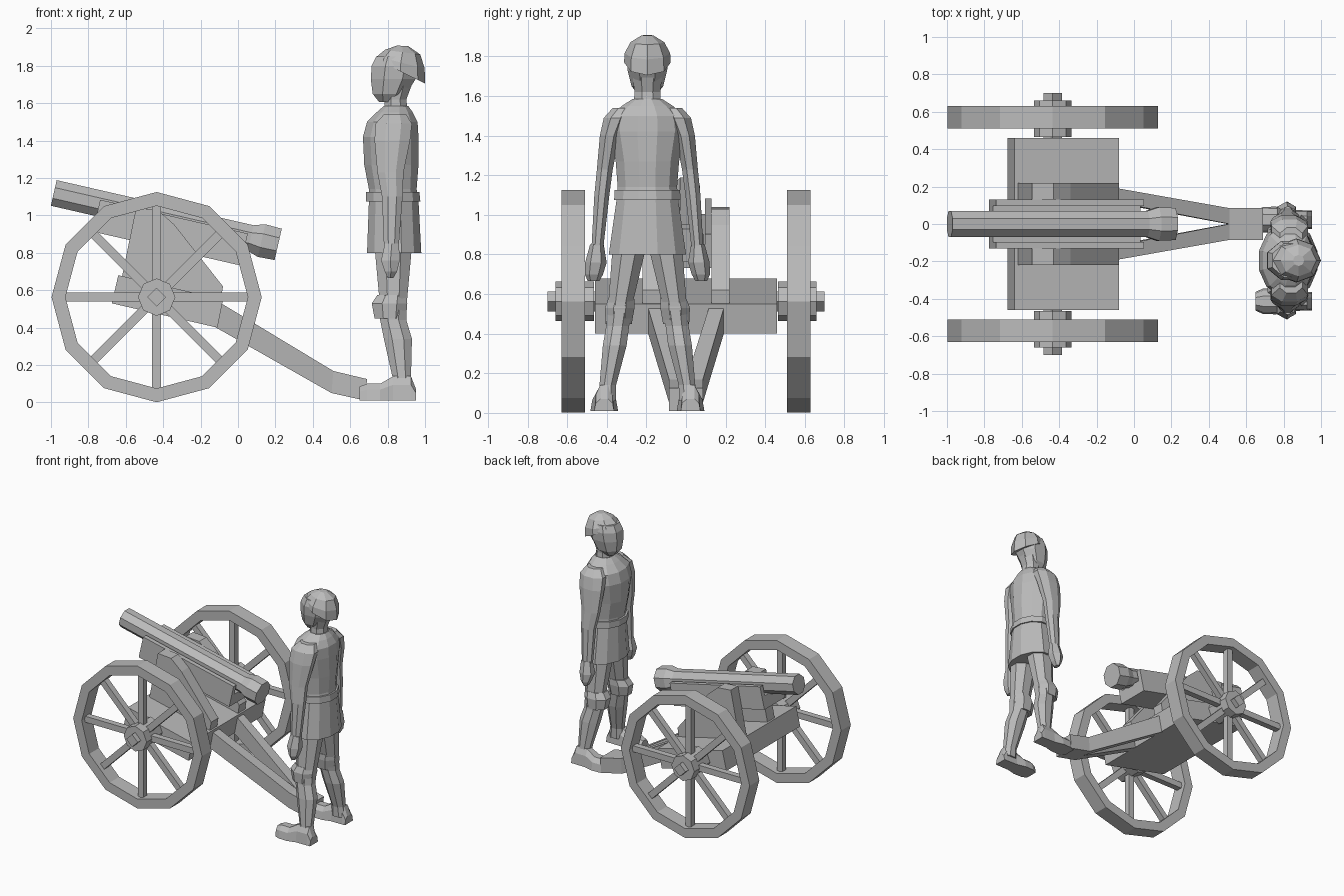
import bpy, bmesh, math
from mathutils import Vector

grey = bpy.data.materials.new("plain_grey")
grey.diffuse_color = (0.5, 0.5, 0.5, 1)


def finish(name, bm):
    bmesh.ops.recalc_face_normals(bm, faces=bm.faces)
    me = bpy.data.meshes.new(name)
    bm.to_mesh(me)
    bm.free()
    me.materials.append(grey)
    ob = bpy.data.objects.new(name, me)
    bpy.context.collection.objects.link(ob)
    return ob


def skin(name, rings, closed=False):
    """Bridge equal-length rings of points; cap the ends unless closed."""
    bm = bmesh.new()
    vs = [[bm.verts.new(p) for p in r] for r in rings]
    n, m = len(rings[0]), len(rings)
    for i in range(m if closed else m - 1):
        a, b = vs[i], vs[(i + 1) % m]
        for j in range(n):
            k = (j + 1) % n
            bm.faces.new((a[j], a[k], b[k], b[j]))
    if not closed:
        bm.faces.new(vs[0])
        bm.faces.new(vs[-1])
    return finish(name, bm)


def slab(name, profile, y0, y1):
    """Extrude an x-z profile along y."""
    return skin(name, [[(x, y, z) for x, z in profile] for y in (y0, y1)])


def loft(name, rows, n=8, turn=0.5):
    """Rows of (z, x0, x1, y centre, y half-width) make a body of stacked rings."""
    rings = []
    for z, x0, x1, yc, ry in rows:
        ring = []
        for i in range(n):
            a = 2 * math.pi * (i + turn) / n
            k = 1 / math.cos(math.pi / n) if turn else 1
            ring.append(((x0 + x1) / 2 + (x1 - x0) / 2 * k * math.cos(a), yc + ry * k * math.sin(a), z))
        rings.append(ring)
    return skin(name, rings)


def ngon(r, y, n, turn=0):
    return [(WX + r * math.cos(2 * math.pi * (i + turn) / n), y,
             WZ + r * math.sin(2 * math.pi * (i + turn) / n)) for i in range(n)]


# Wheels with rim, spokes, hub and axle pin
WX, WZ = -0.435, 0.563
for s, side in ((-1, "right"), (1, "left")):
    y0, y1 = s * 0.51, s * 0.63
    skin(side + "_wheel_rim", [ngon(0.562, y0, 12), ngon(0.562, y1, 12),
                               ngon(0.488, y1, 12), ngon(0.488, y0, 12)], closed=True)
    skin(side + "_hub", [ngon(0.1, s * 0.465, 8), ngon(0.1, s * 0.66, 8)])
    skin(side + "_axle_pin", [ngon(0.05, s * 0.4, 4), ngon(0.05, s * 0.7, 4)])
    for i in range(8):
        a = math.pi / 4 * i
        d, t = Vector((math.cos(a), 0, math.sin(a))), Vector((-math.sin(a), 0, math.cos(a)))
        c = Vector((WX, s * 0.57, WZ))
        skin(f"{side}_spoke_{i}", [[c + d * r + t * u * 0.024 + Vector((0, v * 0.024, 0))
             for u, v in ((-1, -1), (1, -1), (1, 1), (-1, 1))] for r in (0.06, 0.5)])

# Carriage body and cheeks
slab("axle_box", [(-0.64, 0.68), (-0.675, 0.53), (-0.11, 0.4), (-0.08, 0.55)], -0.46, 0.46)
for s, side in ((-1, "right"), (1, "left")):
    slab(side + "_cheek", [(-0.635, 0.6), (-0.545, 1.04), (-0.43, 1.03), (-0.34, 0.95),
                           (-0.08, 0.62), (-0.1, 0.5)], s * 0.13, s * 0.22)

# Axis frame of the gun: distance along the barrel and height above its axis
A = Vector((-0.985, 0, 1.12))
D = Vector((1.2, 0, -0.275)).normalized()
U = Vector((-D.z, 0, D.x))


def along(t, h):
    p = A + D * t + U * h
    return (p.x, p.z)


slab("cradle_floor", [along(0.25, -0.155), along(1.06, -0.155), along(1.06, -0.06), along(0.25, -0.06)], -0.13, 0.13)
for s, side in ((-1, "right"), (1, "left")):
    slab(side + "_cradle_wall", [along(0.25, -0.155), along(1.06, -0.155), along(1.06, 0.02),
                                 along(0.25, 0.02)], s * 0.095, s * 0.13)
skin("barrel", [[A + D * t + U * r * math.sin(a) + Vector((0, r * math.cos(a), 0))
     for a in [math.pi / 4 * (i + 0.5) for i in range(8)]]
     for t, r in ((0, 0.076), (1.08, 0.076), (1.14, 0.097), (1.231, 0.093))])

# Split trail and its joined end
for s, side in ((-1, "right"), (1, "left")):
    rings = []
    for (xt, zt), (xb, zb), yo, yi in (((-0.14, 0.56), (-0.17, 0.43), 0.2, 0.125),
                                       ((0.51, 0.168), (0.5, 0.05), 0.085, 0.0)):
        rings.append([(xt, s * yo, zt), (xt, s * yi, zt), (xb, s * yi, zb), (xb, s * yo, zb)])
    skin(side + "_trail_leg", rings)
slab("trail_end", [(0.51, 0.168), (0.69, 0.125), (0.68, 0.01), (0.5, 0.05)], -0.085, 0.085)

# Soldier: tunic, belt, head and helmet
C = -0.195
loft("tunic", [(0.8, 0.69, 0.98, C, 0.195), (1.08, 0.7, 0.965, C, 0.155), (1.14, 0.7, 0.955, C, 0.15),
               (1.27, 0.675, 0.965, C, 0.16), (1.42, 0.668, 0.965, C, 0.19), (1.5, 0.69, 0.96, C, 0.185),
               (1.55, 0.74, 0.935, C, 0.13), (1.585, 0.78, 0.91, C, 0.075)], 12)
loft("belt", [(1.075, 0.685, 0.975, C, 0.168), (1.125, 0.685, 0.97, C, 0.165)], 12)
loft("neck", [(1.54, 0.78, 0.91, C, 0.07), (1.62, 0.785, 0.9, C, 0.065), (1.7, 0.78, 0.93, C, 0.075)], 8)
loft("head", [(1.605, 0.755, 0.83, C, 0.045), (1.65, 0.72, 0.9, C, 0.08), (1.73, 0.71, 0.95, C, 0.1),
              (1.8, 0.715, 0.965, C, 0.105), (1.85, 0.74, 0.95, C, 0.09)], 8)
helmet = []
for x0, z0, x1, z1, ry in ((0.735, 1.835, 1.0, 1.705, 0.118), (0.743, 1.85, 0.998, 1.785, 0.115),
                           (0.785, 1.885, 0.975, 1.86, 0.085), (0.85, 1.908, 0.91, 1.905, 0.03)):
    helmet.append([((x0 + x1) / 2 + (x1 - x0) / 2 * math.cos(a), C + ry * math.sin(a),
                    (z0 + z1) / 2 + (z1 - z0) / 2 * math.cos(a))
                   for a in [math.pi / 4 * i for i in range(8)]])
skin("helmet", helmet)

# Limbs, mirrored about the soldier's middle
for s, side in ((-1, "right"), (1, "left")):
    def limb(name, rows, n=8):
        loft(f"{side}_{name}", [(z, x0, x1, C + s * o, r) for z, x0, x1, o, r in rows], n)

    limb("arm", [(1.54, 0.78, 0.9, 0.125, 0.05), (1.49, 0.735, 0.93, 0.16, 0.06), (1.4, 0.73, 0.92, 0.19, 0.05),
                 (1.23, 0.745, 0.885, 0.215, 0.04), (1.1, 0.77, 0.88, 0.23, 0.038), (0.84, 0.78, 0.86, 0.252, 0.03)])
    limb("hand", [(0.85, 0.785, 0.86, 0.255, 0.03), (0.76, 0.765, 0.865, 0.26, 0.047),
                  (0.7, 0.785, 0.85, 0.27, 0.04), (0.665, 0.8, 0.83, 0.272, 0.025)], 6)
    limb("leg", [(0.84, 0.73, 0.93, 0.09, 0.085), (0.78, 0.735, 0.925, 0.1, 0.08), (0.56, 0.755, 0.905, 0.135, 0.062),
                 (0.44, 0.76, 0.9, 0.15, 0.058), (0.34, 0.78, 0.93, 0.165, 0.06), (0.14, 0.825, 0.925, 0.2, 0.042),
                 (0.06, 0.82, 0.94, 0.205, 0.045)])
    limb("knee_band", [(0.45, 0.73, 0.89, 0.145, 0.066), (0.53, 0.715, 0.905, 0.14, 0.075),
                       (0.575, 0.745, 0.9, 0.132, 0.066)])
    # Boot lofted from toe to heel
    boot = []
    for x, zt, w in ((0.65, 0.085, 0.05), (0.69, 0.1, 0.068), (0.76, 0.1, 0.07), (0.83, 0.14, 0.052),
                     (0.925, 0.14, 0.05), (0.952, 0.01 + 0.06, 0.05)):
        yc, zb = C + s * 0.218, 0.01
        boot.append([(x, yc - w, zb), (x, yc + w, zb), (x, yc + w * 0.85, zb + (zt - zb) * 0.65),
                     (x, yc + w * 0.4, zt), (x, yc - w * 0.4, zt), (x, yc - w * 0.85, zb + (zt - zb) * 0.65)])
    skin(side + "_boot", boot)
